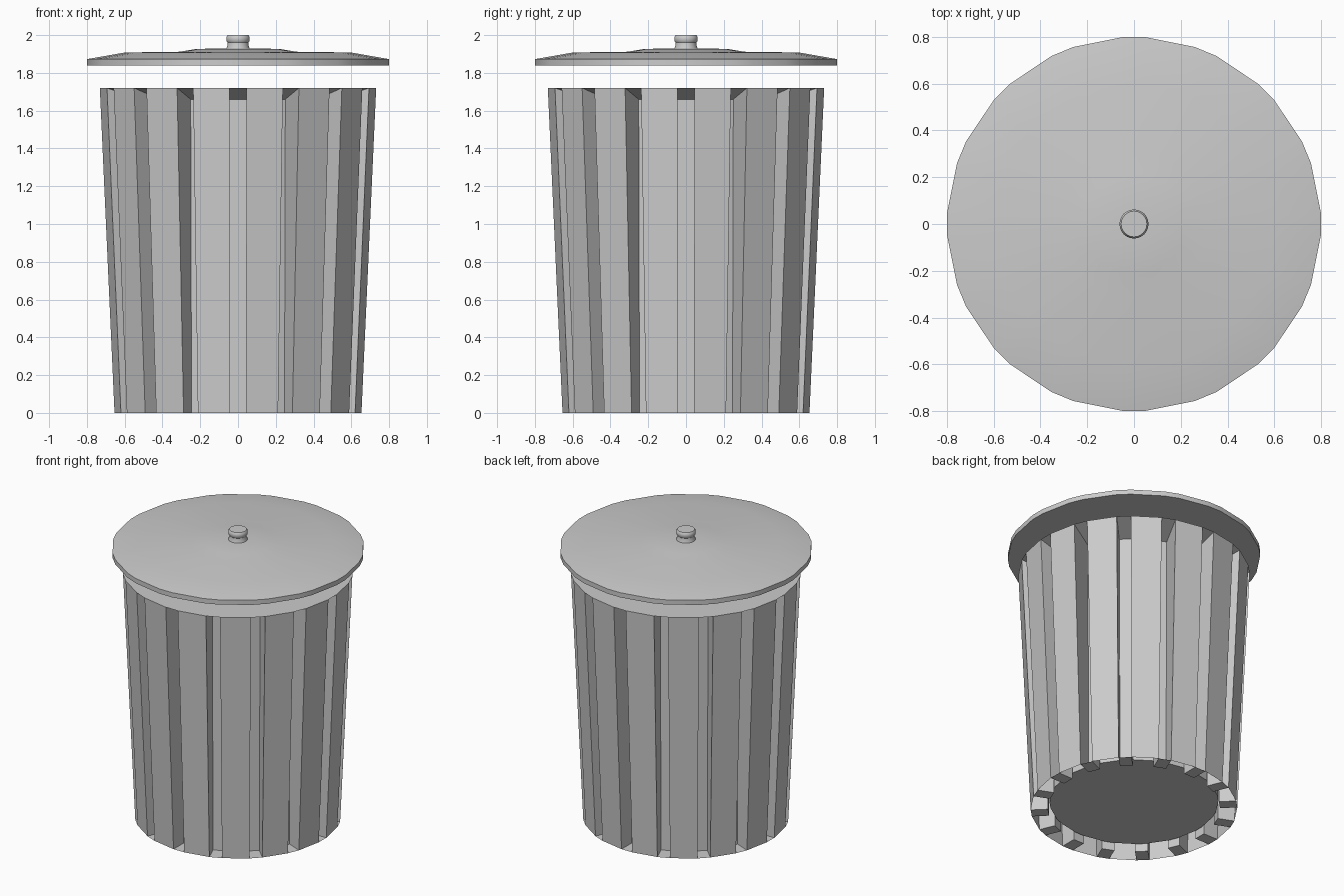
import bpy, bmesh
from math import cos, sin, pi, radians
from mathutils import Vector

if "Cube" in bpy.data.objects:
    bpy.data.objects.remove(bpy.data.objects["Cube"])

RIBS = 16
HALF = radians(3.6)          # half the angular width of one groove
STEP = 2 * pi / RIBS
# uneven 32-sided outline: a narrow facet on every rib, a wide one between
UNEVEN = [k * STEP + s * HALF for k in range(RIBS) for s in (-1, 1)]
EVEN = [2 * pi * i / 24 for i in range(24)]


def ring(bm, angles, r, z):
    return [bm.verts.new((r * cos(a), r * sin(a), z)) for a in angles]


def bridge(bm, low, high):
    n = len(low)
    for i in range(n):
        j = (i + 1) % n
        bm.faces.new((low[i], low[j], high[j], high[i]))


def finish(bm, name, smooth=False):
    bmesh.ops.recalc_face_normals(bm, faces=bm.faces)
    mesh = bpy.data.meshes.new(name)
    bm.to_mesh(mesh)
    bm.free()
    ob = bpy.data.objects.new(name, mesh)
    bpy.context.collection.objects.link(ob)
    if smooth:
        bpy.ops.object.select_all(action='DESELECT')
        ob.select_set(True)
        bpy.context.view_layer.objects.active = ob
        bpy.ops.object.shade_smooth_by_angle(angle=radians(35))
    return ob


def lathe(name, angles, profile):
    """Closed turned part from (radius, height) pairs."""
    bm = bmesh.new()
    rings = [ring(bm, angles, r, z) for r, z in profile]
    for low, high in zip(rings, rings[1:]):
        bridge(bm, low, high)
    bm.faces.new(rings[0][::-1])
    bm.faces.new(rings[-1])
    return finish(bm, name, smooth=True)


# bin body: tapered ribbed shell, flat rim, straight inner wall, raised floor
bm = bmesh.new()
bottom = ring(bm, UNEVEN, 0.655, 0)
top = ring(bm, UNEVEN, 0.733, 1.72)
rim = ring(bm, UNEVEN, 0.535, 1.72)
floor = ring(bm, UNEVEN, 0.535, 0.05)
bridge(bm, top, rim)
bridge(bm, rim, floor)
bm.faces.new(floor)
for k in range(RIBS):
    a, b, c = 2 * k, 2 * k + 1, (2 * k + 2) % (2 * RIBS)
    # wide panel
    bm.faces.new((bottom[b], bottom[c], top[c], top[b]))
    # groove pushed straight inwards, sloping out to the rim at its top
    inward = Vector((-cos(k * STEP), -sin(k * STEP), 0))
    lo = [bm.verts.new(bottom[i].co + inward * 0.11) for i in (a, b)]
    hi = [bm.verts.new(top[i].co + inward * 0.188 - Vector((0, 0, 0.06)))
          for i in (a, b)]
    bm.faces.new((lo[0], lo[1], hi[1], hi[0]))
    bm.faces.new((hi[0], hi[1], top[b], top[a]))
    bm.faces.new((bottom[a], bottom[b], lo[1], lo[0]))
    bm.faces.new((bottom[a], lo[0], hi[0], top[a]))
    bm.faces.new((lo[1], bottom[b], top[b], hi[1]))
finish(bm, "bin_body")

# lid hovering above the bin
lathe("lid", UNEVEN, [(0.80, 1.84), (0.80, 1.873), (0.60, 1.908),
                      (0.31, 1.912), (0.22, 1.927), (0.05, 1.93)])

# lid knob
lathe("lid_knob", EVEN, [(0.063, 1.925), (0.056, 1.945), (0.055, 1.96),
                         (0.062, 1.97), (0.062, 1.99), (0.055, 2.0)])
